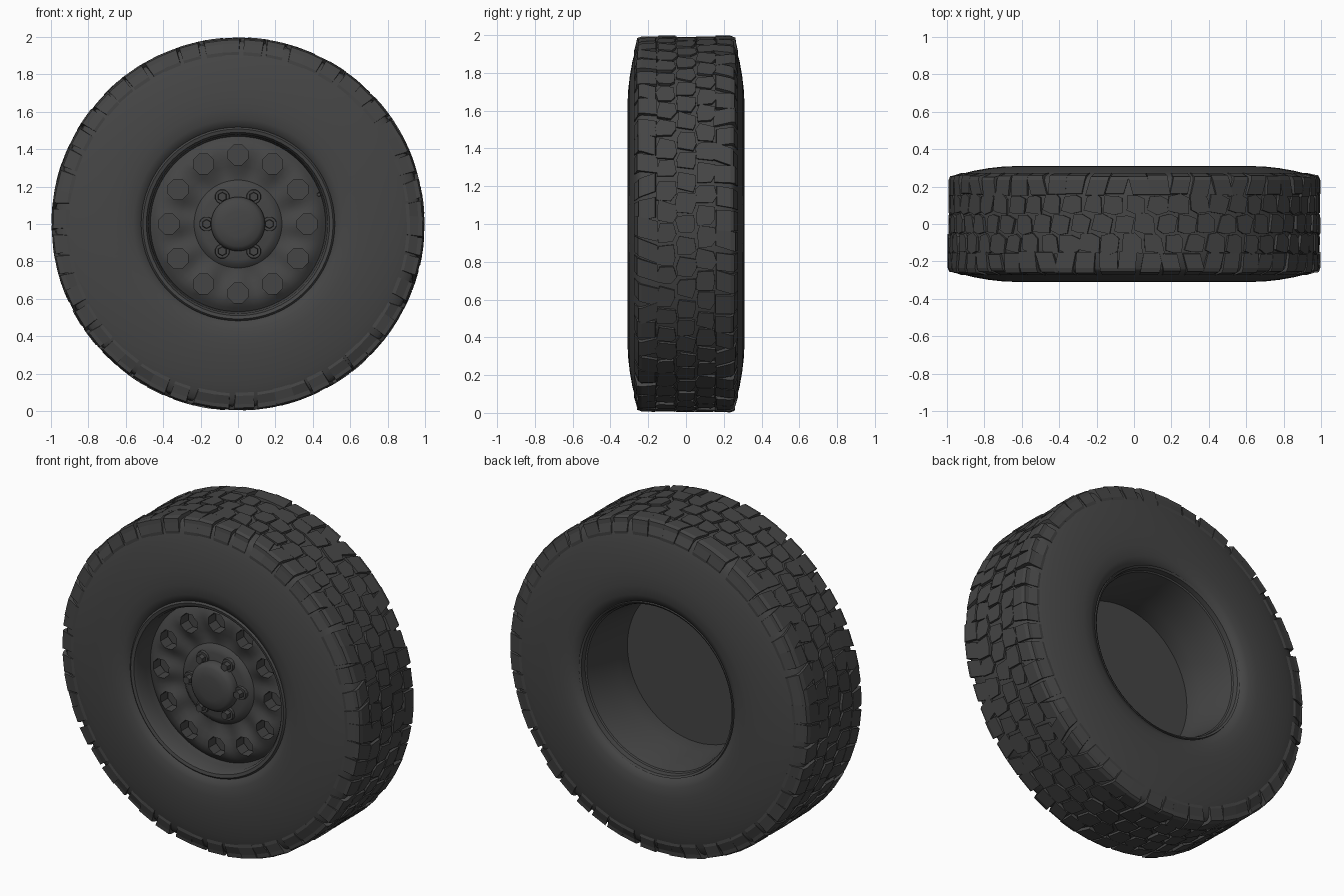
import bpy
import bmesh
import math
import random
from mathutils import Vector

random.seed(4)
TAU = 2 * math.pi

cube = bpy.data.objects.get("Cube")
if cube:
    bpy.data.objects.remove(cube, do_unlink=True)


def make_material(name, value):
    mat = bpy.data.materials.new(name)
    mat.use_nodes = True
    colour = (value, value, value, 1)
    mat.diffuse_color = colour
    mat.node_tree.nodes["Principled BSDF"].inputs["Base Color"].default_value = colour
    return mat


charcoal = make_material("charcoal", 0.06)


def polar(r, angle, y):
    """Point around the axle; angle zero is straight up."""
    return Vector((r * math.sin(angle), y, 1 + r * math.cos(angle)))


def finish(name, bm, smooth=None):
    bmesh.ops.remove_doubles(bm, verts=bm.verts, dist=0.0001)
    bmesh.ops.recalc_face_normals(bm, faces=bm.faces)
    mesh = bpy.data.meshes.new(name)
    bm.to_mesh(mesh)
    bm.free()
    obj = bpy.data.objects.new(name, mesh)
    bpy.context.collection.objects.link(obj)
    mesh.materials.append(charcoal)
    if smooth:
        smooth_object(obj, smooth)
    return obj


def smooth_object(obj, degrees):
    bpy.ops.object.select_all(action='DESELECT')
    bpy.context.view_layer.objects.active = obj
    obj.select_set(True)
    bpy.ops.object.shade_smooth_by_angle(angle=math.radians(degrees))


def lathe(name, profile, segments, closed=True, smooth=40, ripple=None):
    """Spin (radius, y) points around the axle."""
    bm = bmesh.new()
    rings = []
    for i in range(segments):
        a = TAU * i / segments
        rings.append([bm.verts.new(polar(r, a, y + (ripple(r, y, a) if ripple else 0)))
                      for r, y in profile])
    count = len(profile)
    for i in range(segments):
        p, q = rings[i], rings[(i + 1) % segments]
        for j in range(count if closed else count - 1):
            k = (j + 1) % count
            if profile[j][0] > 0 or profile[k][0] > 0:
                bm.faces.new((p[j], p[k], q[k], q[j]))
    return finish(name, bm, smooth)


def prism(bm, lower, upper):
    """Join two matching outlines into a solid."""
    a = [bm.verts.new(p) for p in lower]
    b = [bm.verts.new(p) for p in upper]
    bm.faces.new(a)
    bm.faces.new(b)
    for i in range(len(a)):
        j = (i + 1) % len(a)
        bm.faces.new((a[i], a[j], b[j], b[i]))


def axle_prism(bm, centre, radius, sides, y0, y1, taper=1.0):
    """Straight prism along the axle direction."""
    outlines = []
    for y, r in ((y0, radius), (y1, radius * taper)):
        outlines.append([Vector((centre.x + r * math.cos(TAU * (i + 0.5) / sides), y,
                                 centre.z + r * math.sin(TAU * (i + 0.5) / sides)))
                         for i in range(sides)])
    prism(bm, *outlines)


# Tyre carcass
half = [(0.51, 0.27), (0.52, 0.288), (0.56, 0.304), (0.62, 0.31), (0.70, 0.307),
        (0.78, 0.298), (0.86, 0.284), (0.92, 0.268), (0.96, 0.252), (0.975, 0.235),
        (0.982, 0.12)]
lathe("tyre", half + [(r, -y) for r, y in reversed(half)], 96, smooth=50)

# Shoulder lugs, alternating long and short, mirrored to both edges
LUGS = 54
bm = bmesh.new()
for side in (-1, 1):
    for i in range(LUGS):
        a = TAU * (i + 0.25 * side) / LUGS + random.uniform(-0.012, 0.012)
        w = TAU / LUGS * random.uniform(0.40, 0.47)
        low = 0.85 if i % 2 else 0.89
        edge = 0.258 + random.uniform(-0.008, 0.004)
        top = random.uniform(0.992, 0.998)
        section = [(low, 0.27), (0.92, 0.274), (0.965, edge + 0.003), (top - 0.008, edge),
                   (top, 0.235), (top, 0.155 + random.uniform(-0.01, 0.01)), (0.95, 0.15)]
        skew = random.uniform(-0.4, 0.4)
        faces = [[polar(r, a + s * w + skew * (y - 0.2), side * y) for r, y in section]
                 for s in (-1, 1)]
        prism(bm, *faces)
finish("shoulder_lugs", bm)

# Staggered, irregular centre tread blocks
bm = bmesh.new()
for row, y in enumerate((-0.105, 0.0, 0.105)):
    for i in range(LUGS):
        a = TAU * (i + 0.5 * (row % 2)) / LUGS
        w, h = TAU / LUGS * 0.46, 0.052
        top = random.uniform(0.990, 0.999)
        outline = []
        for u, v in ((-1, -0.7), (-0.2, -1), (0.9, -0.9), (1, 0.6), (0.3, 1), (-0.8, 0.9)):
            outline.append((a + w * u + random.uniform(-0.012, 0.012) + y * 0.1,
                            y + h * v + random.uniform(-0.008, 0.008)))
        prism(bm, [polar(0.95, b, t) for b, t in outline],
              [polar(top, b, t) for b, t in outline])
finish("tread_blocks", bm)

# Rim barrel with front and rear lips
lathe("rim_barrel", [(0.518, -0.284), (0.508, -0.293), (0.49, -0.288), (0.478, -0.27),
                     (0.474, -0.2), (0.465, -0.14), (0.458, -0.09), (0.46, 0.0),
                     (0.47, 0.12), (0.48, 0.2), (0.488, 0.245), (0.496, 0.25),
                     (0.50, 0.28), (0.512, 0.288), (0.53, 0.2), (0.53, -0.2)], 64)

# Flat plate closing the back of the wheel
lathe("back_plate", [(0, -0.1), (0.464, -0.1), (0.464, -0.115), (0, -0.115)], 64, closed=False)


# Dished wheel face, swelling around each window
def swell(r, y, a):
    if y > -0.14:
        return 0
    return -0.014 * math.cos(12 * a) * max(0, 1 - abs(r - 0.34) / 0.11)


wheel_face = lathe("wheel_face", [(0, -0.13), (0.472, -0.13), (0.472, -0.16), (0.45, -0.178),
                                  (0.425, -0.195), (0.39, -0.205), (0.35, -0.205),
                                  (0.31, -0.195), (0.27, -0.182), (0.235, -0.182),
                                  (0.215, -0.20), (0.19, -0.208), (0, -0.208)],
                   96, closed=False, smooth=None, ripple=swell)

# Twelve octagonal windows cut through the face
bm = bmesh.new()
for i in range(12):
    axle_prism(bm, polar(0.37, TAU * i / 12, 0), 0.058, 8, -0.3, -0.12)
cutter = finish("window_cutter", bm)
cutter.hide_render = True
cutter.hide_viewport = False
cut = wheel_face.modifiers.new("windows", 'BOOLEAN')
cut.operation = 'DIFFERENCE'
cut.solver = 'EXACT'
cut.object = cutter
bpy.context.view_layer.objects.active = wheel_face
bpy.ops.object.modifier_apply(modifier=cut.name)
bpy.data.objects.remove(cutter, do_unlink=True)
smooth_object(wheel_face, 35)

# Hub cap
lathe("hub_cap", [(0, -0.2), (0.145, -0.2), (0.145, -0.235), (0.135, -0.25), (0.12, -0.262),
                  (0.07, -0.268), (0, -0.27)], 32, closed=False, smooth=35)

# Six lug nuts on round seats
bm = bmesh.new()
for i in range(6):
    spot = polar(0.168, TAU * (i + 0.5) / 6, 0)
    axle_prism(bm, spot, 0.042, 12, -0.19, -0.222, 0.9)
    axle_prism(bm, spot, 0.027, 6, -0.21, -0.252, 0.85)
finish("lug_nuts", bm)

# Valve stem
bm = bmesh.new()
axle_prism(bm, polar(0.46, math.radians(70), 0), 0.012, 8, -0.14, -0.21, 0.8)
finish("valve_stem", bm)
